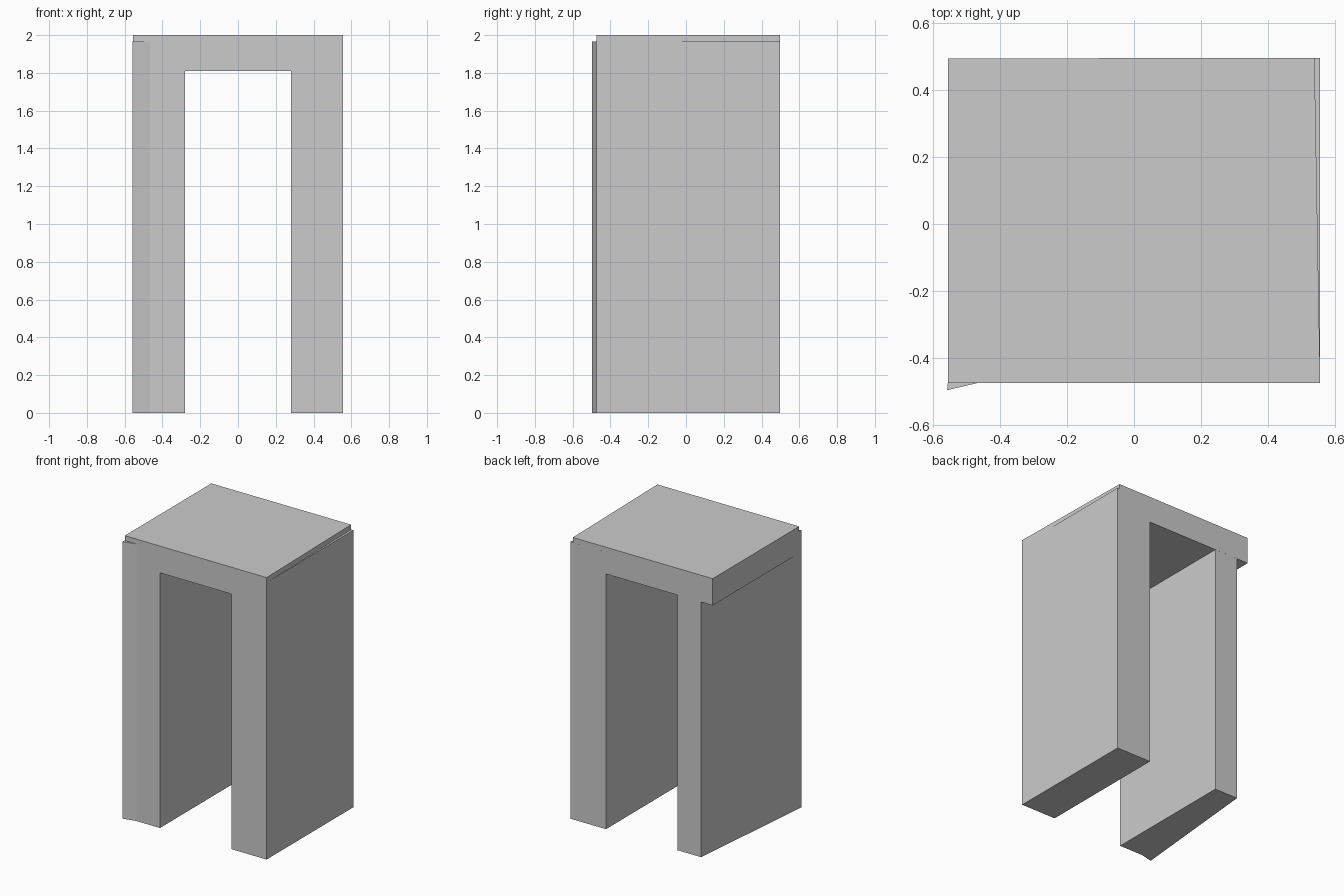
import bpy, bmesh

if "Cube" in bpy.data.objects:
    bpy.data.objects.remove(bpy.data.objects["Cube"])


def prism(name, outline, z0, z1):
    """Extrude a counter-clockwise plan outline between two heights."""
    bm = bmesh.new()
    base = bm.faces.new([bm.verts.new((x, y, z0)) for x, y in outline])
    top = bmesh.ops.extrude_face_region(bm, geom=[base])
    verts = [g for g in top["geom"] if isinstance(g, bmesh.types.BMVert)]
    bmesh.ops.translate(bm, verts=verts, vec=(0, 0, z1 - z0))
    bmesh.ops.recalc_face_normals(bm, faces=bm.faces)
    mesh = bpy.data.meshes.new(name)
    bm.to_mesh(mesh)
    bm.free()
    obj = bpy.data.objects.new(name, mesh)
    bpy.context.collection.objects.link(obj)
    return obj


FRONT, BACK = -0.475, 0.497
LEG_TOP = 1.965

# Lintel slab, slightly skewed on its right side
lintel = prism("arch", [(-0.556, FRONT), (0.557, FRONT),
                        (0.54, BACK), (-0.556, BACK - 0.002)], 1.81, 2.0)

# Left leg: tapers toward the back, with a small flared front corner
left_leg = prism("left_leg", [(-0.28, FRONT), (-0.28, BACK - 0.002),
                              (-0.465, BACK - 0.002), (-0.559, -0.497),
                              (-0.465, FRONT)], 0, LEG_TOP)

# Right leg: plain block
right_leg = prism("right_leg", [(0.28, FRONT), (0.557, FRONT),
                                (0.557, BACK), (0.28, BACK)], 0, LEG_TOP)

# Join the legs into the lintel as one clean shell
for leg in (left_leg, right_leg):
    mod = lintel.modifiers.new("join_" + leg.name, "BOOLEAN")
    mod.operation = "UNION"
    mod.solver = "EXACT"
    mod.object = leg
    bpy.context.view_layer.objects.active = lintel
    bpy.ops.object.modifier_apply(modifier=mod.name)
    bpy.data.objects.remove(leg)
